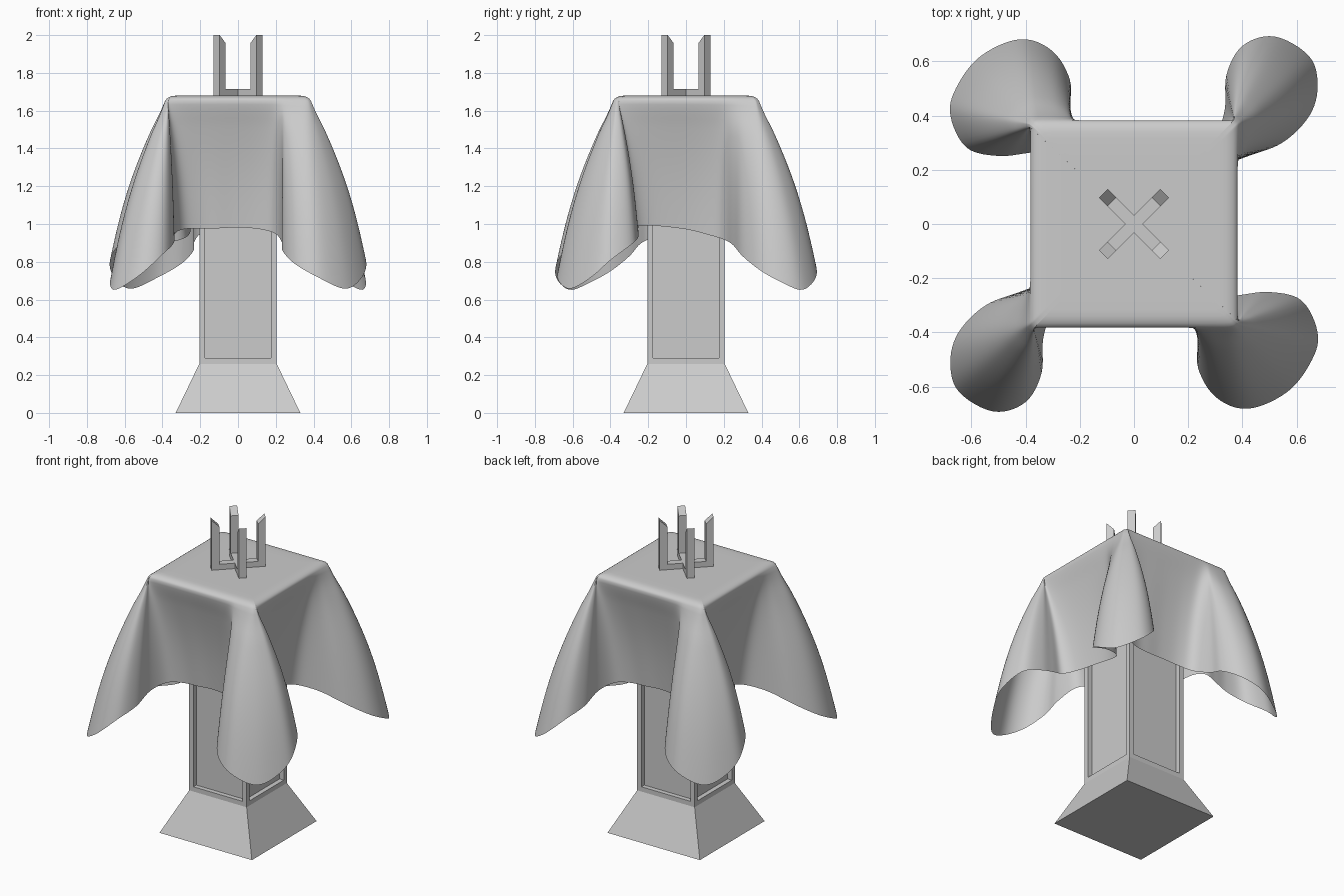
import bpy, bmesh, math
from mathutils import Vector, Matrix

if "Cube" in bpy.data.objects:
    bpy.data.objects.remove(bpy.data.objects["Cube"])


def to_object(name, bm):
    bmesh.ops.recalc_face_normals(bm, faces=bm.faces[:])
    me = bpy.data.meshes.new(name)
    bm.to_mesh(me)
    bm.free()
    ob = bpy.data.objects.new(name, me)
    bpy.context.collection.objects.link(ob)
    return ob


def skin(bm, a, b):
    n = len(a)
    return [bm.faces.new((a[i], a[(i + 1) % n], b[(i + 1) % n], b[i])) for i in range(n)]


# pedestal: flared foot, panelled shaft, flared top under the cloth
bm = bmesh.new()
rings = [[bm.verts.new((sx * h, sy * h, z)) for sx, sy in ((-1, -1), (1, -1), (1, 1), (-1, 1))]
         for h, z in ((.33, 0), (.205, .26), (.205, 1.41), (.34, 1.655))]
bm.faces.new(rings[0])
bm.faces.new(rings[-1])
skin(bm, rings[0], rings[1])
shaft = skin(bm, rings[1], rings[2])
skin(bm, rings[2], rings[3])
bmesh.ops.recalc_face_normals(bm, faces=bm.faces[:])
bmesh.ops.inset_individual(bm, faces=shaft, thickness=.043)
for f in bmesh.ops.extrude_discrete_faces(bm, faces=shaft)["faces"]:
    bmesh.ops.translate(bm, verts=f.verts[:], vec=f.normal * -.03)
to_object("pedestal", bm)

# four-pronged holder: L-shaped profile repeated on the diagonals
prong = [(0, 1.675), (.16, 1.675), (.16, 2), (.115, 1.957), (.115, 1.715), (0, 1.715)]
bm = bmesh.new()
for k in range(4):
    rot = Matrix.Rotation(math.radians(45 + 90 * k), 3, 'Z')
    sides = [[bm.verts.new(rot @ Vector((r, w, z))) for r, z in prong] for w in (-.023, .023)]
    bm.faces.new(sides[0])
    bm.faces.new(sides[1])
    skin(bm, *sides)
to_object("pronged_holder", bm)

# cloth hem: half of the loop, repeated by a half turn
half_hem = [(0, -.25, .975), (.12, -.26, .965), (.20, -.30, .94), (.235, -.42, .89),
            (.235, -.53, .85), (.30, -.64, .78), (.42, -.685, .71), (.57, -.62, .645),
            (.66, -.50, .71), (.68, -.40, .80), (.62, -.28, .89), (.50, -.25, .93),
            (.40, -.26, .96), (.32, -.265, .98), (.27, -.18, .985), (.25, 0, .965),
            (.26, .12, .935), (.30, .20, .91), (.42, .25, .88), (.55, .30, .82),
            (.65, .40, .74), (.68, .51, .68), (.65, .62, .64), (.52, .695, .72),
            (.40, .66, .83), (.34, .55, .89), (.335, .42, .94), (.29, .31, .965),
            (.20, .265, .97), (.10, .255, .97)]
ctrl = [Vector(p) for p in half_hem] + [Vector((-x, -y, z)) for x, y, z in half_hem]
n = len(ctrl)
hem = []
for i in range(n):
    a, b, c, d = (ctrl[(i + k) % n] for k in (-1, 0, 1, 2))
    for j in range(6):
        t = j / 6
        hem.append(.5 * (2 * b + (c - a) * t + (2 * a - 5 * b + 4 * c - d) * t * t
                         + (3 * b - a - 3 * c + d) * t ** 3))

# matching points on the edge of the flat top
H = .385


def clamp(v):
    return max(-.37, min(.37, v))


edge = []
for p in hem:
    if abs(p.x) > abs(p.y):
        k = 1.4 if p.x * p.y < 0 else 1
        edge.append(Vector((math.copysign(H, p.x), clamp(p.y * k), 0)))
    else:
        k = 1.4 if p.x * p.y > 0 else 1
        edge.append(Vector((clamp(p.x * k), math.copysign(H, p.y), 0)))
N = len(hem)
for _ in range(2):
    edge = [sum((edge[(i + k) % N] for k in range(-5, 6)), Vector()) / 11 for i in range(N)]

# cloth surface: flat top, rounded shoulder, then falling folds
bm = bmesh.new()
rows = []
for f in (.25, .5, .7):
    rows.append([bm.verts.new((e.x * f, e.y * f, 1.68)) for e in edge])
for k in range(6):
    a = math.radians(12 * k)
    f = 1 - .15 * (1 - math.sin(a) / math.sin(math.radians(60)))
    rows.append([bm.verts.new((e.x * f, e.y * f, 1.68 - .045 * (1 - math.cos(a)))) for e in edge])
z0 = 1.68 - .0225
ROWS = 28
for k in range(1, ROWS + 1):
    s = k / ROWS
    w = s + .12 * math.sin(math.pi * s) * min(1, s * 6)
    rows.append([bm.verts.new((e.x + (h.x - e.x) * w, e.y + (h.y - e.y) * w, z0 + (h.z - z0) * s))
                 for e, h in zip(edge, hem)])
centre = bm.verts.new((0, 0, 1.68))
for i in range(N):
    bm.faces.new((centre, rows[0][i], rows[0][(i + 1) % N]))
for a, b in zip(rows, rows[1:]):
    skin(bm, a, b)
for f in bm.faces:
    f.smooth = True
cloth = to_object("draped_cloth", bm)
mod = cloth.modifiers.new("soften", 'SMOOTH')
mod.factor = .5
mod.iterations = 4
